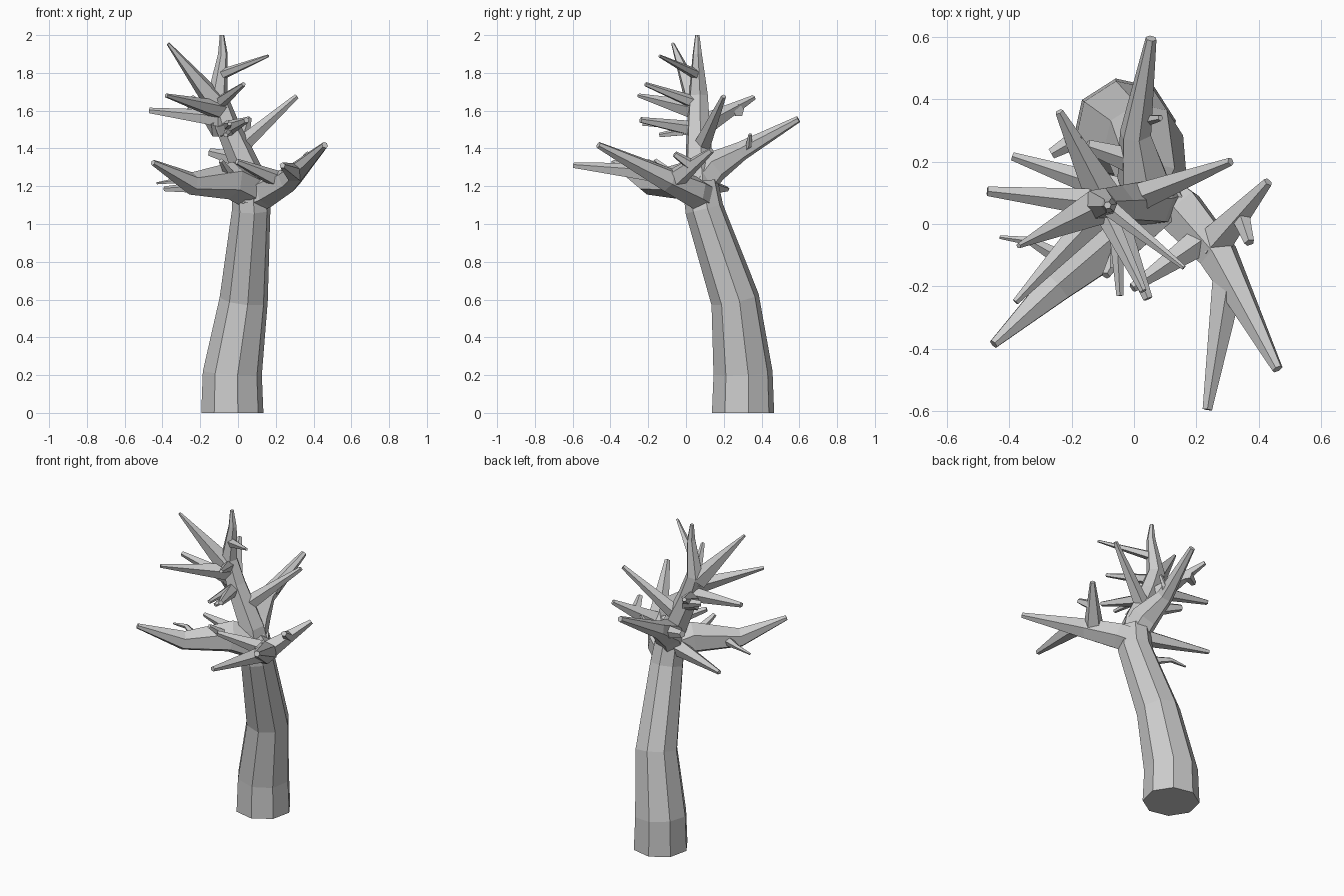
import bpy, bmesh, math
from mathutils import Vector


def limb(name, pts, sides=5, phase=0.0):
    """Tapered faceted tube; pts are (x, y, z, radius), closed at both ends."""
    P = [Vector(p[:3]) for p in pts]
    bm = bmesh.new()
    rings = []
    n = len(P)
    u = None
    for i, p in enumerate(P):
        d1 = (P[i] - P[i - 1]).normalized() if i else (P[1] - P[0]).normalized()
        d2 = (P[i + 1] - P[i]).normalized() if i < n - 1 else d1
        t = (d1 + d2).normalized()
        if u is None:
            ref = Vector((1, 0, 0)) if abs(t.z) > 0.8 else Vector((0, 0, 1))
        else:
            ref = u
        u = (ref - t * ref.dot(t)).normalized()
        v = t.cross(u)
        ring = []
        for k in range(sides):
            a = math.radians(phase) + math.tau * k / sides
            ring.append(bm.verts.new(p + (u * math.cos(a) + v * math.sin(a)) * pts[i][3]))
        rings.append(ring)
    for a, b in zip(rings, rings[1:]):
        for k in range(sides):
            j = (k + 1) % sides
            bm.faces.new((a[k], a[j], b[j], b[k]))
    bm.faces.new(rings[0][::-1])
    bm.faces.new(rings[-1])
    bmesh.ops.recalc_face_normals(bm, faces=bm.faces)
    me = bpy.data.meshes.new(name)
    bm.to_mesh(me)
    bm.free()
    ob = bpy.data.objects.new(name, me)
    bpy.context.collection.objects.link(ob)
    return ob


# Lower trunk, leaning forward from the ground to the fork
limb("trunk", [(-.03, .302, 0, .167), (-.03, .302, .005, .167), (-.03, .302, .21, .159),
               (.03, .26, .60, .13), (.07, .097, 1.08, .103), (.06, .075, 1.22, .095)], 8, 10)

# Upper trunk, tapering to the tip
limb("upper_trunk", [(.07, .08, 1.12, .098), (.05, .07, 1.28, .08), (-.06, .065, 1.53, .064),
                     (-.11, .065, 1.68, .054), (-.08, .06, 1.9, .026),
                     (-.085, .06, 2.0, .012)], 6, 10)

# Three big boughs from the fork
limb("left_bough", [(.06, .07, 1.18, .1), (-.04, -.02, 1.23, .1),
                    (-.25, -.2, 1.215, .06), (-.45, -.385, 1.325, .016)], 6)
limb("right_bough", [(.07, .09, 1.14, .09), (.15, .04, 1.17, .085),
                     (.27, -.1, 1.235, .067), (.46, -.465, 1.418, .018)], 6)
limb("back_bough", [(.05, .08, 1.22, .09), (.03, .14, 1.3, .088),
                    (.005, .29, 1.385, .052), (.055, .595, 1.555, .018)], 6)

# Branches of the right bough
limb("right_bough_back_branch", [(.25, -.07, 1.23, .062), (.43, .135, 1.39, .016)])
limb("right_bough_front_branch", [(.3, -.19, 1.27, .052), (.235, -.595, 1.31, .016)])
limb("right_bough_inner_branch", [(.22, -.05, 1.23, .05), (-.005, -.205, 1.33, .016)])
limb("right_bough_stub", [(.34, .03, 1.31, .033), (.37, -.06, 1.37, .017)])

# Twigs of the back and left boughs
limb("back_bough_twig", [(.0, .3, 1.37, .028), (.05, .335, 1.42, .018), (.085, .34, 1.475, .01)])
limb("back_bough_stub", [(.0, .2, 1.34, .045), (-.15, .25, 1.38, .022)])
limb("left_bough_twig", [(-.2, -.13, 1.21, .032), (-.33, -.055, 1.228, .015),
                         (-.43, -.042, 1.215, .006)])
limb("left_bough_inner_twig", [(-.03, -.06, 1.24, .035), (-.09, -.165, 1.335, .014)])
limb("low_left_branch", [(.05, .07, 1.2, .06), (-.39, .217, 1.185, .014)])

# Branches around the upper trunk: start, root radius, end, tip radius
crown = [
    ((-.125, .05, 1.65, .062), (-.37, -.07, 1.955, .009)),
    ((-.09, .06, 1.6, .055), (-.38, -.25, 1.68, .011)),
    ((-.09, .065, 1.555, .05), (-.47, .105, 1.6, .016)),
    ((-.09, .07, 1.51, .065), (-.24, .36, 1.67, .014)),
    ((.0, .08, 1.4, .05), (.31, .2, 1.675, .014)),
    ((-.09, .06, 1.79, .03), (.16, -.14, 1.89, .008)),
    ((-.1, .05, 1.64, .037), (.03, -.215, 1.74, .012)),
    ((-.07, .05, 1.5, .045), (.045, -.24, 1.55, .016)),
    ((-.06, .05, 1.52, .03), (-.045, -.23, 1.53, .012)),
    ((-.04, .05, 1.5, .03), (-.065, -.14, 1.47, .013)),
]
for i, (a, b) in enumerate(crown):
    limb(f"crown_branch_{i + 1}", [a, b])
limb("crown_stub", [(-.17, .28, 1.6, .034), (-.265, .225, 1.6, .018)])
